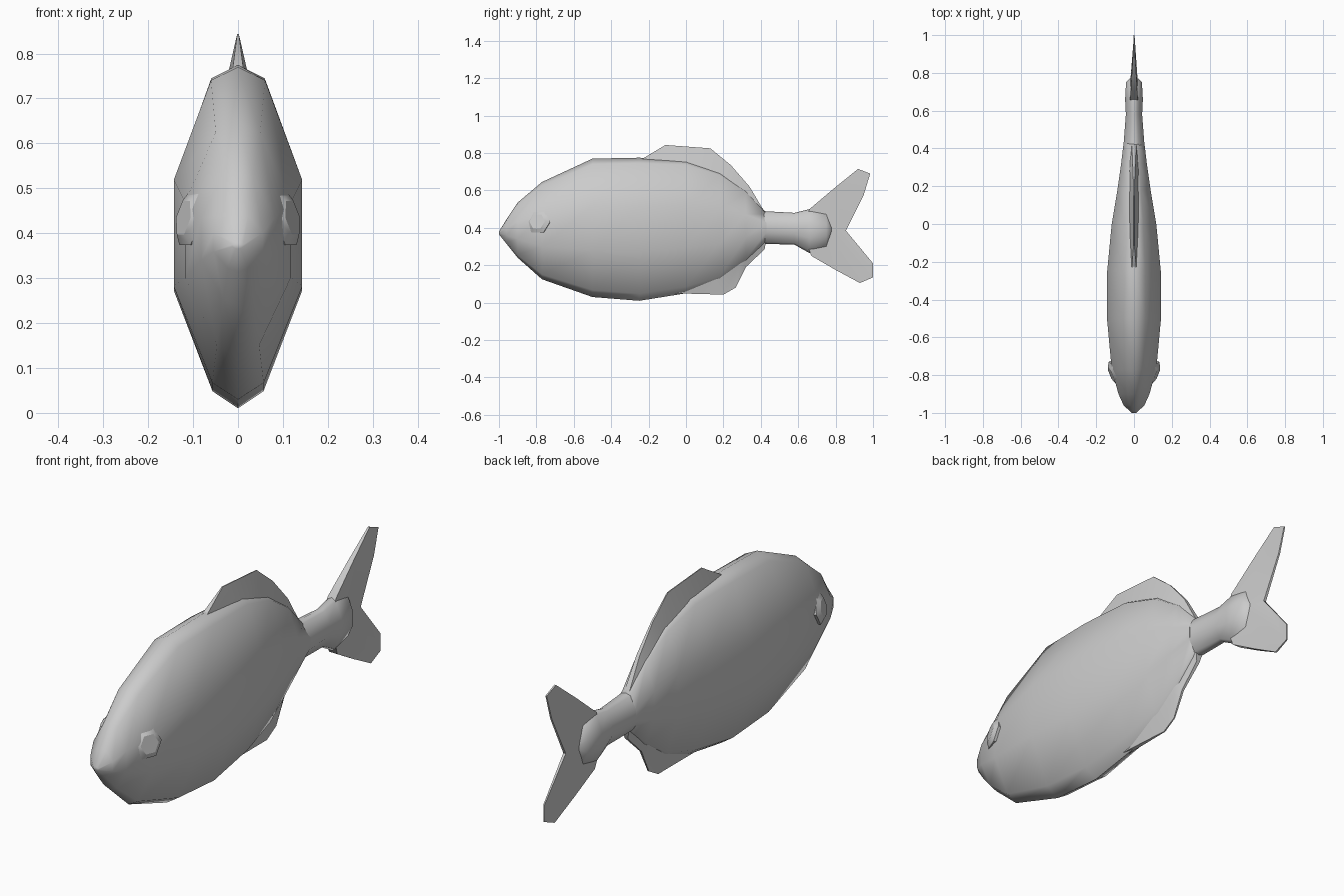
import bpy, bmesh, math
from mathutils import Vector

cube = bpy.data.objects.get("Cube")
if cube:
    bpy.data.objects.remove(cube, do_unlink=True)

grey = bpy.data.materials.new("plain_grey")
grey.use_nodes = True
grey.diffuse_color = (0.6, 0.6, 0.6, 1)
grey.node_tree.nodes["Principled BSDF"].inputs["Base Color"].default_value = (0.6, 0.6, 0.6, 1)


def finish(name, bm, angle):
    bmesh.ops.recalc_face_normals(bm, faces=bm.faces)
    mesh = bpy.data.meshes.new(name)
    bm.to_mesh(mesh)
    bm.free()
    mesh.materials.append(grey)
    obj = bpy.data.objects.new(name, mesh)
    bpy.context.collection.objects.link(obj)
    bpy.ops.object.select_all(action="DESELECT")
    obj.select_set(True)
    bpy.context.view_layer.objects.active = obj
    bpy.ops.object.shade_smooth_by_angle(angle=math.radians(angle))
    return obj


def bridge(bm, rings):
    """Join equal rings with quads and close both ends."""
    n = len(rings[0])
    for a, b in zip(rings, rings[1:]):
        for i in range(n):
            j = (i + 1) % n
            bm.faces.new((a[i], a[j], b[j], b[i]))
    bm.faces.new(rings[0])
    bm.faces.new(rings[-1])


def loft(name, stations, half):
    """Stations are y, bottom, top, half width; half is one side of the section."""
    section = half + [(-w, h) for w, h in reversed(half[1:-1])]
    bm = bmesh.new()
    rings = [[bm.verts.new((w * width, y, low + h * (top - low))) for w, h in section]
             for y, low, top, width in stations]
    bridge(bm, rings)
    return finish(name, bm, 60)


def fin(name, points):
    """Thin plate; points are y, z, half thickness."""
    bm = bmesh.new()
    rings = [[bm.verts.new((s * t, y, z)) for y, z, t in points] for s in (1, -1)]
    bridge(bm, rings)
    bmesh.ops.triangulate(bm, faces=[f for f in bm.faces if len(f.verts) > 4])
    return finish(name, bm, 50)


# Body, nose to tail root
flank = [(0, 0), (.4, .05), (1, .34), (1, .66), (.42, .96), (0, 1)]
loft("body", [
    (-1, .365, .38, .012), (-.96, .315, .445, .055), (-.9, .24, .535, .082),
    (-.77, .125, .645, .118), (-.5, .03, .77, .143), (-.25, .01, .775, .142),
    (0, .05, .765, .118), (.18, .11, .705, .088), (.32, .215, .605, .068),
    (.43, .325, .48, .055)], flank)

# Tail root
loft("tail_root", [
    (.4, .315, .49, .057), (.58, .31, .48, .043), (.66, .265, .5, .047),
    (.75, .29, .48, .042), (.785, .37, .41, .01)], flank)

# Tail fin, two lobes that meet at the notch
fin("upper_tail_lobe", [
    (.62, .38, .03), (.66, .5, .02), (.79, .61, .012), (.92, .715, .004),
    (.985, .69, .003), (.95, .575, .004), (.855, .385, .006), (.75, .37, .02)])
fin("lower_tail_lobe", [
    (.62, .39, .03), (.75, .4, .02), (.855, .385, .006), (1, .21, .003),
    (1, .135, .003), (.93, .105, .004), (.8, .175, .012), (.67, .25, .02)])

# Back fin
fin("back_fin", [
    (-.24, .765, .012), (-.11, .843, .002), (.13, .825, .002), (.24, .735, .004),
    (.34, .62, .008), (.42, .485, .012), (.32, .56, .03), (.18, .65, .03),
    (0, .72, .03)])

# Belly fin
fin("belly_fin", [
    (-.06, .05, .012), (.2, .043, .003), (.265, .08, .003), (.32, .19, .005),
    (.42, .285, .008), (.43, .34, .02), (.3, .25, .03), (.15, .14, .03)])

# Eyes, bevelled hexagons lying on the cheeks
for side, label in ((1, "left_eye"), (-1, "right_eye")):
    out = Vector((1, -.4, .2)).normalized()
    along = Vector((.4, 1, 0)).normalized()
    up = out.cross(along)
    centre = Vector((.108, -.79, .432))
    bm = bmesh.new()
    rings = []
    for radius, depth in ((.06, -.025), (.068, 0), (.044, .015)):
        ring = []
        for k in range(6):
            a = k * math.pi / 3
            p = centre + out * depth + (along * math.cos(a) + up * math.sin(a)) * radius
            ring.append(bm.verts.new((p.x * side, p.y, p.z)))
        rings.append(ring)
    bridge(bm, rings)
    finish(label, bm, 35)
